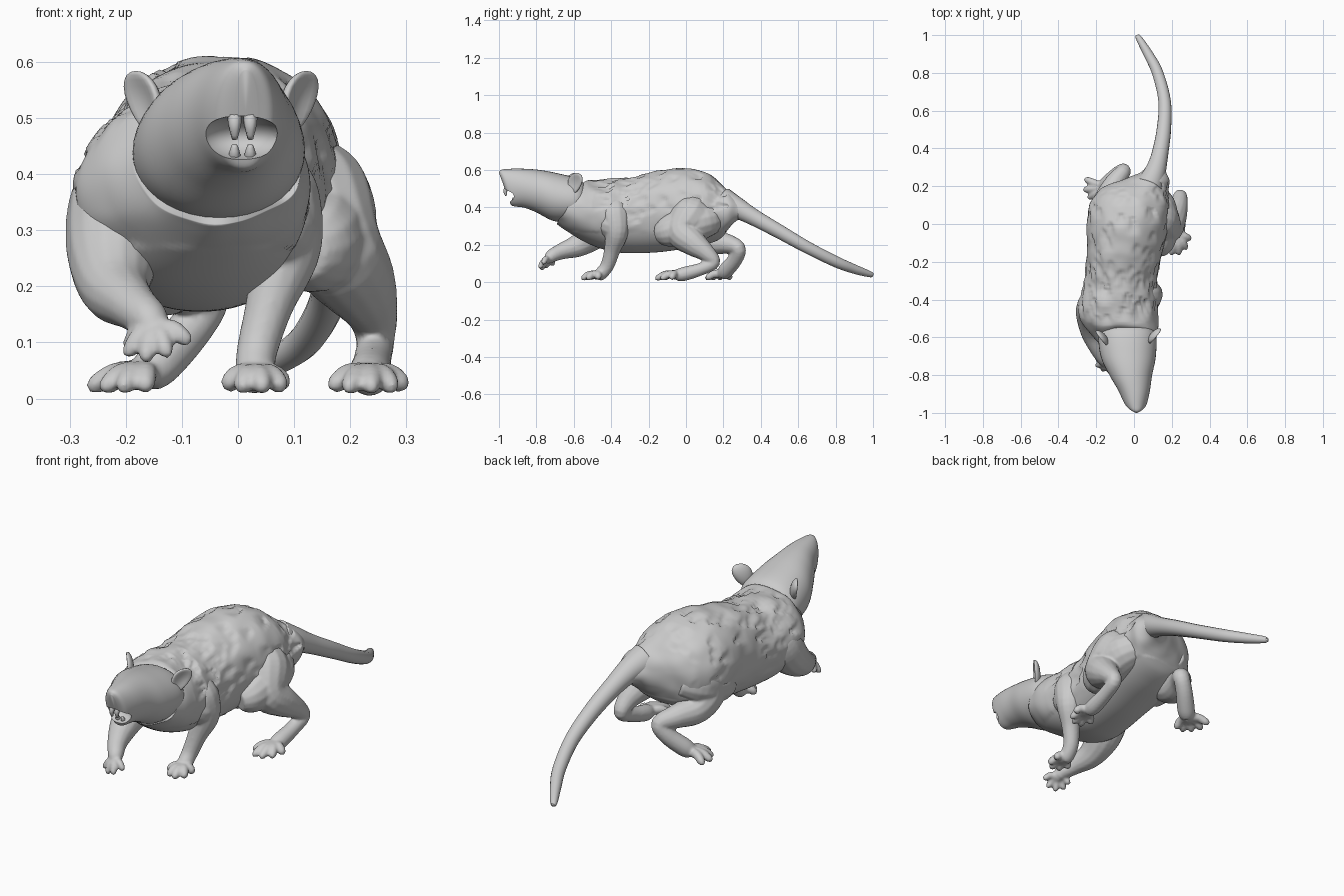
import bpy, bmesh, math, random
from mathutils import Vector, noise

random.seed(4)
cube = bpy.data.objects.get("Cube")
if cube:
    bpy.data.objects.remove(cube, do_unlink=True)

grey = bpy.data.materials.new("plain grey")
grey.use_nodes = True
grey.diffuse_color = (0.6, 0.6, 0.6, 1)
grey.node_tree.nodes["Principled BSDF"].inputs["Base Color"].default_value = (0.6, 0.6, 0.6, 1)


def finish(name, bm):
    bmesh.ops.recalc_face_normals(bm, faces=bm.faces)
    for f in bm.faces:
        f.smooth = True
    mesh = bpy.data.meshes.new(name)
    bm.to_mesh(mesh)
    bm.free()
    mesh.materials.append(grey)
    obj = bpy.data.objects.new(name, mesh)
    bpy.context.collection.objects.link(obj)
    return obj


def resample(rows, steps):
    """Smooth Catmull-Rom interpolation of rows of numbers."""
    out = []
    last = len(rows) - 1
    for i in range(last):
        a, b, c, d = (rows[min(max(i + k, 0), last)] for k in (-1, 0, 1, 2))
        for s in range(steps):
            t = s / steps
            out.append([q + t * (r - p) / 2 + t * t * (p - 2.5 * q + 2 * r - e / 2)
                        + t ** 3 * (1.5 * (q - r) + (e - p) / 2)
                        for p, q, r, e in zip(a, b, c, d)])
    return out + [list(rows[-1])]


def skin(bm, rings):
    loops = [[bm.verts.new(p) for p in ring] for ring in rings]
    n = len(loops[0])
    for a, b in zip(loops, loops[1:]):
        for i in range(n):
            bm.faces.new((a[i], a[(i + 1) % n], b[(i + 1) % n], b[i]))
    for loop in (loops[0], loops[-1]):
        centre = bm.verts.new(sum((v.co for v in loop), Vector()) / n)
        for i in range(n):
            bm.faces.new((loop[i], loop[(i + 1) % n], centre))


def torso(bm, rows, steps, sides):
    """Rows: centre x, half width, top y, top z, bottom y, bottom z."""
    rings = []
    for x, w, ty, tz, by, bz in resample(rows, steps):
        ring = []
        for k in range(sides):
            a = math.tau * k / sides
            u = (1 + math.sin(a)) / 2
            c = math.copysign(abs(math.cos(a)) ** .92, math.cos(a))
            ring.append(Vector((x + w * c, by + (ty - by) * u, bz + (tz - bz) * u)))
        rings.append(ring)
    skin(bm, rings)


def tube(bm, path, steps=5, sides=14):
    """Rows: x, y, z, radius."""
    rows = resample(path, steps)
    pts = [Vector(r[:3]) for r in rows]
    rings = []
    side = None
    for i, p in enumerate(pts):
        d = (pts[min(i + 1, len(pts) - 1)] - pts[max(i - 1, 0)]).normalized()
        side = d.orthogonal() if side is None else side - d * side.dot(d)
        side.normalize()
        up = d.cross(side)
        rings.append([p + rows[i][3] * (side * math.cos(math.tau * k / sides)
                      + up * math.sin(math.tau * k / sides)) for k in range(sides)])
    skin(bm, rings)


# Body with a slanted neck ruff and overlapping fur tufts
bm = bmesh.new()
torso(bm, [(-.035, .148, -.55, .525, -.69, .315), (-.055, .18, -.53, .54, -.61, .255),
           (-.08, .208, -.48, .545, -.51, .2), (-.08, .205, -.4, .553, -.4, .165),
           (-.07, .195, -.3, .56, -.3, .155), (-.05, .2, -.15, .595, -.15, .16),
           (-.032, .217, 0, .61, 0, .18), (-.022, .213, .1, .587, .1, .2),
           (0, .182, .18, .535, .18, .23), (.06, .13, .23, .485, .23, .285),
           (.1, .075, .27, .445, .27, .33), (.115, .045, .31, .415, .31, .345)], 14, 110)
bm.normal_update()
tuft_roots = [v.co.copy() for v in random.sample(
    [v for v in bm.verts if v.co.z > .33 and -.54 < v.co.y < .18], 120)]
moves = []
for v in bm.verts:
    lift = .008 * noise.noise(v.co * 12) if v.co.z > .27 else 0
    tuft = 0
    for root in tuft_roots:
        d = v.co - root
        along = d.y / .095
        if 0 < along < 1:
            across = math.hypot(d.x, d.z) / (.036 * (1.12 - along))
            if across < 1:
                tuft = max(tuft, .018 * along * (1 - across ** 3))
    moves.append(v.normal * (lift + tuft))
for v, move in zip(bm.verts, moves):
    v.co += move
finish("body", bm)

# Head tucked into the ruff, with the mouth cut out
bm = bmesh.new()
torso(bm, [(-.035, .12, -.53, .5, -.55, .33), (-.035, .152, -.57, .55, -.62, .32),
           (-.03, .145, -.7, .585, -.71, .328), (-.017, .113, -.8, .602, -.8, .373),
           (0, .085, -.89, .607, -.865, .398), (.008, .064, -.96, .605, -.915, .405),
           (.012, .047, -.99, .6, -.935, .412), (.014, .02, -1, .585, -.945, .435)], 6, 40)
head = finish("head", bm)

bm = bmesh.new()
bmesh.ops.create_uvsphere(bm, u_segments=24, v_segments=16, radius=1)
for v in bm.verts:
    v.co = Vector((.005 + v.co.x * .078, -.965 + v.co.y * .078, .464 + v.co.z * .04))
cutter = finish("mouth_cutter", bm)
cutter.hide_render = True
cut = head.modifiers.new("mouth", "BOOLEAN")
cut.operation = "DIFFERENCE"
cut.object = cutter
bpy.context.view_layer.objects.active = head
head.select_set(True)
bpy.ops.object.modifier_apply(modifier="mouth")
bpy.ops.object.shade_smooth_by_angle(angle=math.radians(50))
bpy.data.objects.remove(cutter, do_unlink=True)

# Incisors
bm = bmesh.new()
for x in (-.006, .022):
    tube(bm, [(x, -.95, .515, .013), (x, -.966, .49, .012), (x, -.962, .462, .005)], 3, 6)
    tube(bm, [(x, -.905, .42, .011), (x, -.92, .437, .01), (x, -.925, .452, .005)], 3, 6)
finish("teeth", bm)

# Cupped ears swept back along the head
for name, x, y, s in (("right_ear", -.168, -.605, -1), ("left_ear", .108, -.595, 1)):
    bm = bmesh.new()
    bmesh.ops.create_uvsphere(bm, u_segments=20, v_segments=12, radius=1)
    for v in bm.verts:
        u, f, h = v.co
        depth = f * .024 + (.026 * max(0, 1 - u * u - h * h) if f < 0 else 0)
        wide = u * .045 * (1 + .25 * h)
        v.co = Vector((x + s * (wide * .6 - depth * .8 + h * .014),
                       y + wide * .8 + depth * .6 + h * .01, .528 + h * .056))
    finish(name, bm)

# Tail
bm = bmesh.new()
tube(bm, [(.08, .2, .43, .075), (.11, .27, .398, .058), (.135, .36, .348, .045),
          (.158, .5, .27, .038), (.162, .65, .185, .033), (.125, .8, .11, .03),
          (.075, .9, .07, .025), (.025, .985, .042, .016), (.018, 1, .037, .006)], 8, 18)
finish("tail", bm)


def leg(name, path, muscle, tips, toe=.018):
    """A limb with a flank muscle and arched toes, fused together."""
    bm = bmesh.new()
    tube(bm, path)
    tube(bm, muscle)
    palm = Vector(path[-1][:3])
    for tip in tips:
        tip = Vector(tip)
        mid = palm.lerp(tip, .5) + Vector((0, 0, .014))
        near = palm.lerp(tip, .85) + Vector((0, 0, .004))
        tube(bm, [(*palm, toe * 1.4), (*mid, toe * 1.2), (*near, toe), (*tip, .007)], 4, 8)
    obj = finish(name, bm)
    fuse = obj.modifiers.new("fuse", "REMESH")
    fuse.mode = "VOXEL"
    fuse.voxel_size = .006
    fuse.use_smooth_shade = True
    relax = obj.modifiers.new("relax", "SMOOTH")
    relax.factor = .5
    relax.iterations = 6


# Raised front leg and planted front leg
leg("right_front_leg",
    [(-.16, -.4, .44, .06), (-.2, -.43, .36, .095), (-.22, -.48, .27, .088),
     (-.22, -.57, .2, .064), (-.19, -.66, .167, .045), (-.16, -.715, .142, .036),
     (-.15, -.735, .12, .028)],
    [(-.17, -.36, .3, .06), (-.2, -.44, .32, .09), (-.19, -.52, .3, .06)],
    [(-.2, -.75, .075), (-.165, -.775, .065), (-.125, -.785, .075), (-.085, -.765, .1),
     (-.2, -.71, .09)], .015)
leg("left_front_leg",
    [(.03, -.38, .43, .06), (.06, -.38, .36, .085), (.085, -.37, .27, .065),
     (.057, -.395, .17, .044), (.035, -.42, .09, .037), (.03, -.455, .045, .035),
     (.032, -.47, .036, .03)],
    [(.04, -.45, .33, .06), (.06, -.39, .31, .085), (.05, -.32, .3, .06)],
    [(-.025, -.51, .02), (.005, -.55, .017), (.045, -.56, .017), (.082, -.53, .018),
     (.09, -.47, .02)])

# Hind legs: one stepping forward, one trailing
leg("left_hind_leg",
    [(.07, .06, .43, .07), (.125, .03, .36, .11), (.17, -.02, .27, .09),
     (.21, .04, .21, .072), (.238, .11, .155, .048), (.245, .148, .105, .035),
     (.24, .08, .07, .034), (.235, -.01, .044, .038), (.234, -.05, .038, .032)],
    [(.07, .18, .35, .06), (.125, .1, .33, .095), (.135, -.01, .3, .1),
     (.13, -.1, .27, .085), (.11, -.15, .26, .05)],
    [(.165, -.12, .02), (.195, -.165, .017), (.238, -.165, .017), (.278, -.135, .017),
     (.302, -.08, .02)])
leg("right_hind_leg",
    [(-.08, .08, .43, .07), (-.125, .07, .36, .11), (-.15, .06, .28, .09),
     (-.14, .13, .22, .072), (-.1, .22, .205, .054), (-.055, .28, .18, .04),
     (-.085, .265, .125, .04), (-.14, .215, .064, .042), (-.165, .195, .042, .034)],
    [(-.08, .18, .35, .06), (-.13, .1, .33, .095), (-.15, 0, .3, .095),
     (-.15, -.08, .27, .07)],
    [(-.165, .105, .018), (-.208, .105, .017), (-.243, .135, .017), (-.268, .18, .018),
     (-.262, .24, .02)])
